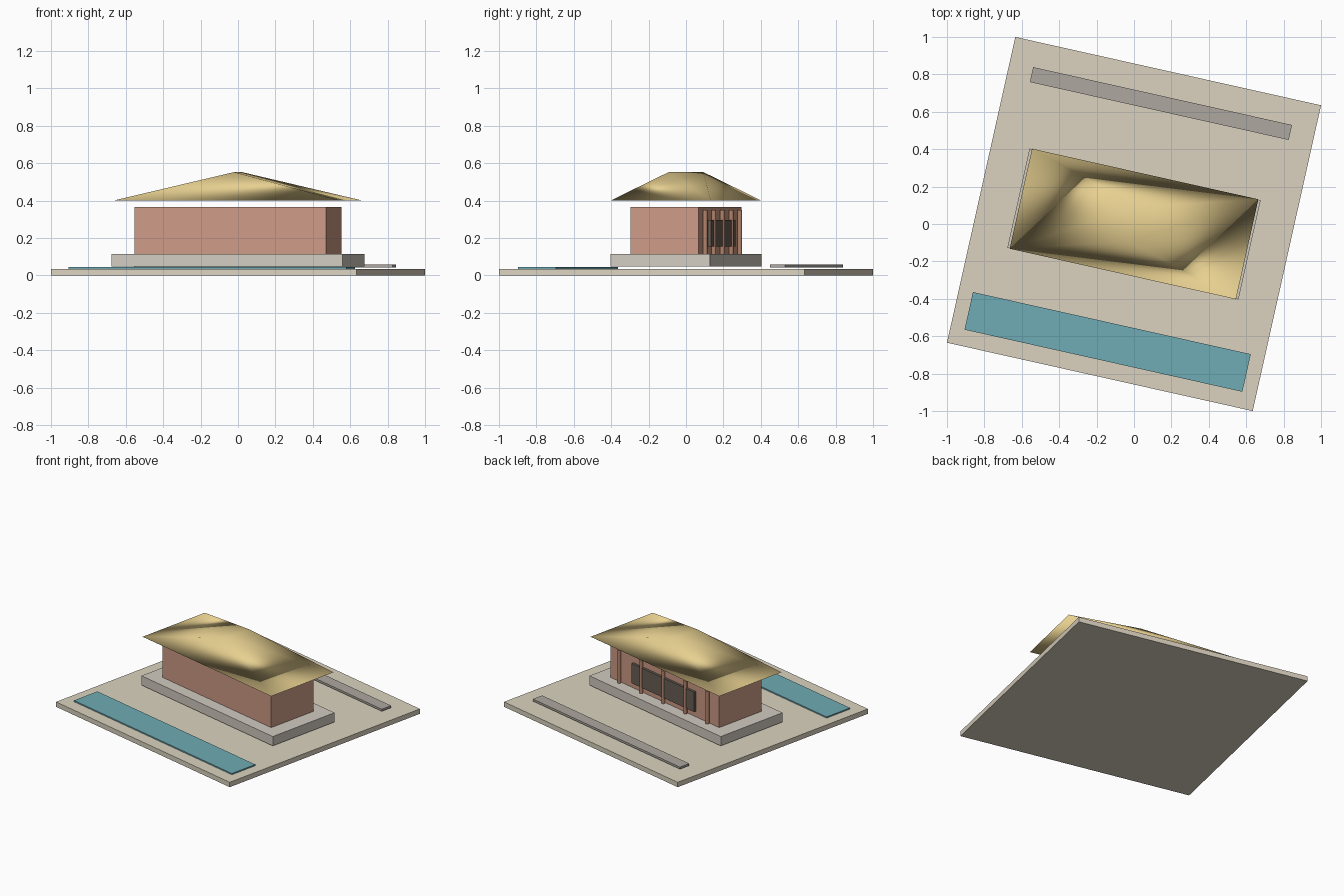
import bpy, bmesh, math
from mathutils import Matrix

if "Cube" in bpy.data.objects:
    bpy.data.objects.remove(bpy.data.objects["Cube"])

# The whole site is turned about z
TURN = Matrix.Rotation(math.radians(-12.6), 4, 'Z')


def material(name, rgb):
    m = bpy.data.materials.new(name)
    m.diffuse_color = (*rgb, 1)
    m.use_nodes = True
    m.node_tree.nodes["Principled BSDF"].inputs["Base Color"].default_value = m.diffuse_color
    return m


def add_object(name, bm, mat):
    bmesh.ops.recalc_face_normals(bm, faces=bm.faces)
    bm.transform(TURN)
    me = bpy.data.meshes.new(name)
    bm.to_mesh(me)
    bm.free()
    me.materials.append(mat)
    ob = bpy.data.objects.new(name, me)
    bpy.context.collection.objects.link(ob)
    return ob


def box(name, hu, hv, z0, z1, mat, v=0.0):
    bm = bmesh.new()
    bmesh.ops.create_cube(bm, size=1, matrix=Matrix.Translation((0, v, (z0 + z1) / 2))
                          @ Matrix.Diagonal((2 * hu, 2 * hv, z1 - z0, 1)))
    return add_object(name, bm, mat)


def column(name, u, v, r, z0, z1, mat):
    bm = bmesh.new()
    bmesh.ops.create_cone(bm, cap_ends=True, segments=12, radius1=r, radius2=r,
                          depth=z1 - z0, matrix=Matrix.Translation((u, v, (z0 + z1) / 2)))
    for f in bm.faces:
        f.smooth = len(f.verts) == 4
    for e in bm.edges:
        e.smooth = all(len(f.verts) == 4 for f in e.link_faces)
    return add_object(name, bm, mat)


sand = material("sand", (0.71, 0.65, 0.53))
water = material("water", (0.16, 0.41, 0.46))
stone = material("stone", (0.64, 0.60, 0.53))
path = material("path", (0.42, 0.39, 0.35))
red_wall = material("red_wall", (0.61, 0.33, 0.24))
wood = material("wood", (0.45, 0.23, 0.15))
dark = material("dark", (0.14, 0.11, 0.09))
gold = material("gold", (0.80, 0.63, 0.28))

# Grounds
box("courtyard", 0.8375, 0.8375, 0.0, 0.035, sand)
box("pool", 0.761, 0.103, 0.033, 0.044, water, v=-0.646)
box("back_path", 0.709, 0.041, 0.042, 0.057, path, v=0.66)

# Hall
box("plinth", 0.633, 0.272, 0.048, 0.115, stone)
box("hall_walls", 0.525, 0.187, 0.115, 0.365, red_wall)
box("door_panel", 0.30, 0.010, 0.155, 0.297, dark, v=0.194)

# Row of columns along the back
for i in range(5):
    column(f"column_{i + 1}", (i - 2) * 0.2125, 0.2, 0.013, 0.115, 0.35, wood)

# Closed hip roof with a short cross ridge, smooth shaded
bm = bmesh.new()
p = [bm.verts.new(c) for c in ((-0.62, 0.274, 0.4), (0.62, 0.274, 0.4),
                               (0.62, -0.274, 0.4), (-0.62, -0.274, 0.4),
                               (0, 0.095, 0.552), (0, -0.095, 0.552))]
for tri in ((0, 1, 4), (2, 3, 5), (0, 4, 3), (3, 4, 5),
            (2, 5, 1), (1, 5, 4), (0, 2, 1), (0, 3, 2)):
    bm.faces.new([p[i] for i in tri]).smooth = True
roof = add_object("roof", bm, gold)
weighted = roof.modifiers.new("area_normals", 'WEIGHTED_NORMAL')
weighted.mode = 'FACE_AREA'
